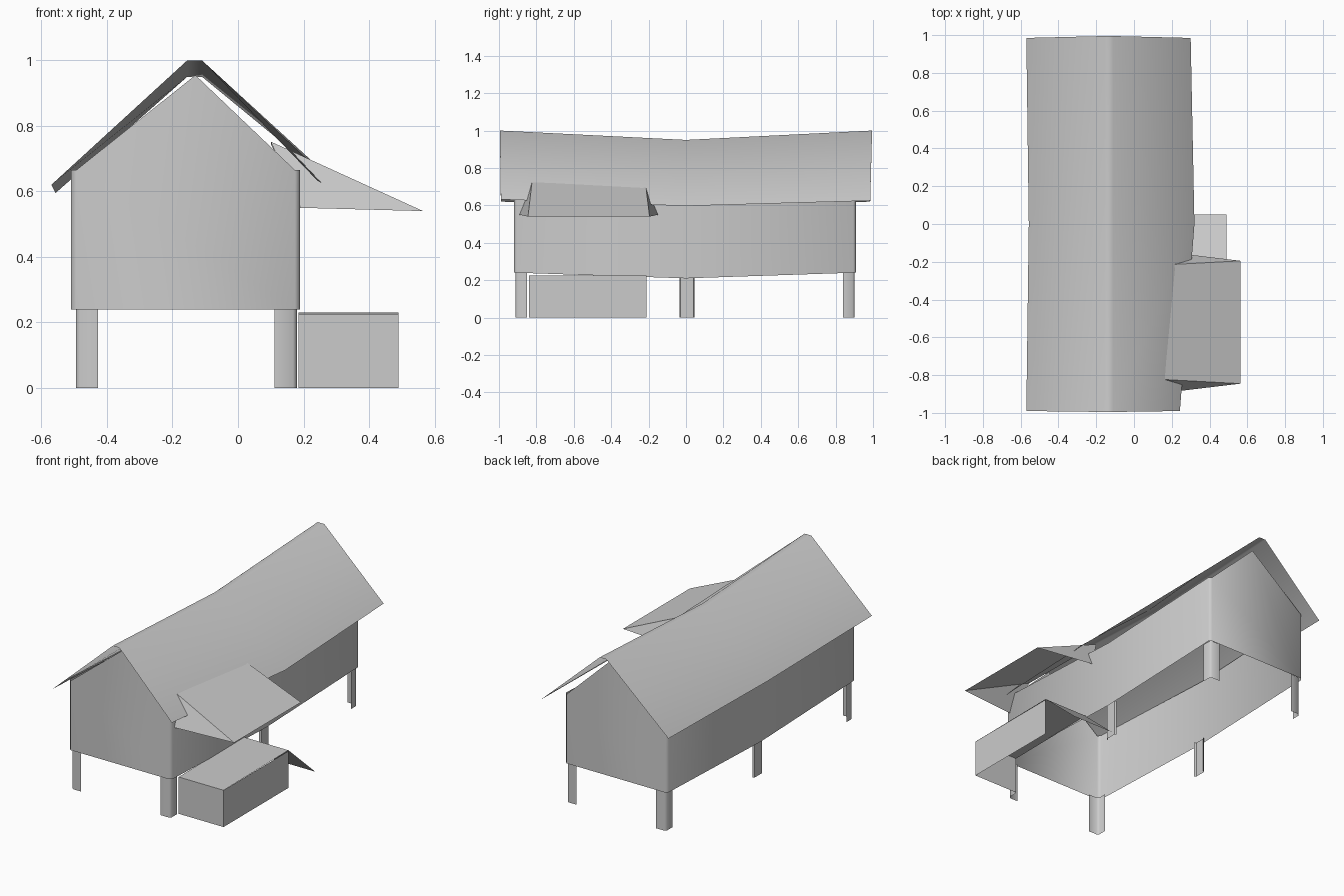
import bpy
import math

if "Cube" in bpy.data.objects:
    bpy.data.objects.remove(bpy.data.objects["Cube"])

grey = bpy.data.materials.new("plain_grey")
grey.use_nodes = True
COLOUR = (0.6, 0.6, 0.6, 1)
grey.diffuse_color = COLOUR
grey.node_tree.nodes["Principled BSDF"].inputs["Base Color"].default_value = COLOUR


def make(name, verts, faces, angle=50):
    mesh = bpy.data.meshes.new(name)
    mesh.from_pydata(verts, [], faces)
    mesh.materials.append(grey)
    obj = bpy.data.objects.new(name, mesh)
    bpy.context.collection.objects.link(obj)
    bpy.ops.object.select_all(action="DESELECT")
    obj.select_set(True)
    bpy.context.view_layer.objects.active = obj
    bpy.ops.object.shade_smooth_by_angle(angle=math.radians(angle))
    return obj


def sheet(name, rows, angle=50):
    """Open surface lofted through rows of equal length."""
    n = len(rows[0])
    faces = [(r * n + i, r * n + i + 1, (r + 1) * n + i + 1, (r + 1) * n + i)
             for r in range(len(rows) - 1) for i in range(n - 1)]
    return make(name, [p for row in rows for p in row], faces, angle)


LEFT, RIGHT, FRONT, BACK, CH = -0.51, 0.19, -0.92, 0.91, 0.016

# House walls: chamfered plan, sagging in the middle, open underneath
plan = [(LEFT + CH, FRONT), (RIGHT - CH, FRONT), (RIGHT, FRONT + CH), (RIGHT, 0),
        (RIGHT, BACK - CH), (RIGHT - CH, BACK), (LEFT + CH, BACK),
        (LEFT, BACK - CH), (LEFT, 0), (LEFT, FRONT + CH)]
n = len(plan)
verts = [(x, y, 0.21 if y == 0 else 0.24) for x, y in plan]
verts += [(x, y, 0.625 if y == 0 else 0.665) for x, y in plan]
verts += [(-0.13, FRONT, 0.955), (-0.13, BACK, 0.955)]
faces = []
for i in range(n):
    j = (i + 1) % n
    face = [i, j, n + j, n + i]
    if i == 0:
        face.insert(3, 2 * n)
    if i == 5:
        face.insert(3, 2 * n + 1)
    faces.append(face)
make("house_walls", verts, faces)

# Roof: thin sagging sheet with a narrow flat ridge
sheet("main_roof", [
    [(-0.57, -0.99, 0.62), (-0.155, -0.995, 1.0), (-0.11, -0.995, 1.0), (0.243, -0.99, 0.632)],
    [(-0.557, 0, 0.595), (-0.155, 0, 0.95), (-0.11, 0, 0.95), (0.32, 0, 0.597)],
    [(-0.57, 0.985, 0.62), (-0.155, 0.995, 1.0), (-0.11, 0.995, 1.0), (0.30, 0.985, 0.625)],
])

# Porch awning: sloping sheet with two hipped sides
sheet("porch_awning", [
    [(0.19, -0.89, 0.55), (0.10, -0.82, 0.752), (0.10, -0.22, 0.745), (0.19, -0.15, 0.55)],
    [(0.19, -0.89, 0.55), (0.565, -0.845, 0.54), (0.565, -0.195, 0.54), (0.19, -0.15, 0.55)],
], 30).data.validate()

# Corner posts: folded sheets following the wall corners
for sx, x in (("left", RIGHT - 0.01), ("right", LEFT + 0.015)):
    dx = -1 if sx == "left" else 1
    for sy, y, dy in (("front", FRONT + 0.008, 1), ("back", BACK - 0.008, -1)):
        path = [(x + dx * 0.068, y), (x + dx * 0.012, y),
                (x, y + dy * 0.012), (x, y + dy * 0.062)]
        sheet(f"{sy}_{sx}_post", [[(px, py, z) for px, py in path] for z in (0, 0.245)])
    # Middle post: flat board with tiny returns
    path = [(x + dx * 0.012, -0.035), (x, -0.03), (x, 0.04), (x + dx * 0.012, 0.045)]
    sheet(f"middle_{sx}_post", [[(px, py, z) for px, py in path] for z in (0, 0.225)])

# Porch platform: front and outer walls with a top, open elsewhere
IN, OUT, Y0, Y1, TOP = 0.185, 0.49, -0.84, -0.21, 0.226
sheet("platform_walls", [[(IN, Y0, z), (OUT, Y0, z), (OUT, Y1, z)] for z in (0, TOP)])
sheet("platform_top", [[(IN, Y0, TOP), (OUT, Y0, TOP)], [(IN, Y1, 0.231), (OUT, Y1, 0.231)]])

# Ramp from the platform down to the ground
sheet("ramp", [[(0.205, Y1, 0.231), (OUT, Y1, 0.231)], [(0.205, 0.05, 0), (OUT, 0.05, 0)]])
